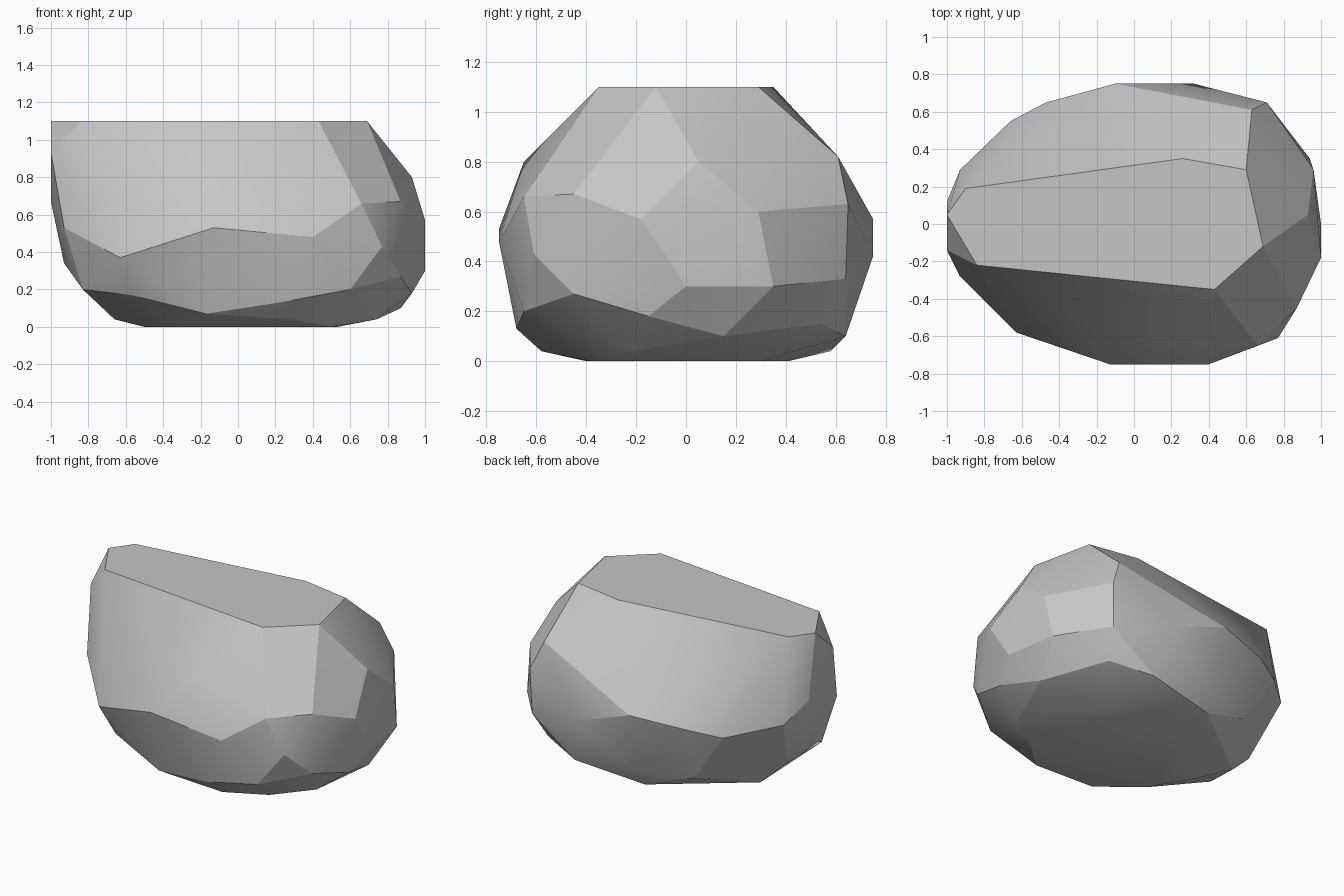
import bpy
import bmesh
import math
from mathutils import Vector


def remove_default_cube():
    cube = bpy.data.objects.get("Cube")
    if cube:
        bpy.data.objects.remove(cube, do_unlink=True)


def make_material(name, value):
    material = bpy.data.materials.new(name)
    material.use_nodes = True
    colour = (value, value, value, 1)
    material.diffuse_color = colour
    shader = material.node_tree.nodes["Principled BSDF"]
    shader.inputs["Base Color"].default_value = colour
    shader.inputs["Roughness"].default_value = 1
    return material


def level_ring(outline, height):
    """Lift a flat outline to one height."""
    return [Vector((x, y, height)) for x, y in outline]


def wrap_boulder(name, corners, material):
    """Stretch a chipped stone skin around the corner points."""
    shell = bmesh.new()
    for corner in corners:
        shell.verts.new(corner)
    result = bmesh.ops.convex_hull(shell, input=shell.verts[:])
    buried = {item for key in ("geom_interior", "geom_unused")
              for item in result[key]
              if isinstance(item, bmesh.types.BMVert)}
    bmesh.ops.delete(shell, geom=list(buried), context="VERTS")

    # Merge the level triangles of the top and the base into single faces
    bmesh.ops.dissolve_limit(shell, angle_limit=math.radians(1),
                             verts=shell.verts[:], edges=shell.edges[:])
    bmesh.ops.recalc_face_normals(shell, faces=shell.faces[:])

    mesh = bpy.data.meshes.new(name)
    shell.to_mesh(mesh)
    shell.free()
    mesh.materials.append(material)
    boulder = bpy.data.objects.new(name, mesh)
    bpy.context.collection.objects.link(boulder)
    return boulder


# Flat sheared top, long and pointed towards one end
top_rim = level_ring([(-1, .05), (-.9, .19), (.26, .35), (.6, .29),
                      (.69, -.12), (.43, -.35), (-.84, -.22)], 1.1)

# Flat resting face
base_rim = level_ring([(-.5, -.05), (-.1, .36), (.15, .41), (.45, .3),
                       (.53, -.3), (.5, -.38), (.1, -.4), (-.35, -.3)], 0)

# Chipped corners of the front
front_corners = [(.1, -.65, .8), (.66, -.65, .66), (-.13, -.75, .53),
                 (.4, -.75, .48), (.77, -.61, .43), (-.63, -.58, .37),
                 (-.57, -.49, .17), (-.17, -.6, .07), (.22, -.68, .13),
                 (.6, -.65, .2), (.29, -.58, .04)]

# Chipped corners of the blunt end
blunt_corners = [(.93, .05, .8), (.87, -.45, .67), (1, -.18, .57),
                 (1, 0, .3), (.87, -.45, .27), (.93, -.15, .18),
                 (.96, .29, .6), (.94, .35, .3), (.87, .15, .1),
                 (.74, -.22, .04)]

# Chipped corners of the back
back_corners = [(.63, .61, .82), (.71, .65, .63), (.32, .75, .42),
                (-.1, .75, .57), (.7, .64, .33), (-.47, .65, .53),
                (-.66, .55, .49), (.38, .64, .1), (.65, .54, .15),
                (-.08, .65, .15), (-.1, .58, .04), (-.43, .52, .15)]

# Chipped corners of the pointed end
pointed_corners = [(-1, -.14, .93), (-1, .12, .67), (-.93, .29, .55),
                   (-.93, -.28, .53), (-.93, 0, .34), (-.83, -.26, .2),
                   (-.83, .1, .2), (-.66, .15, .04)]

remove_default_cube()
stone_grey = make_material("stone grey", .56)
corners = (top_rim + base_rim + front_corners + blunt_corners
           + back_corners + pointed_corners)
boulder = wrap_boulder("boulder", corners, stone_grey)

# Soft shading over the shallow chips, crisp along the harder breaks
bpy.ops.object.select_all(action="DESELECT")
boulder.select_set(True)
bpy.context.view_layer.objects.active = boulder
bpy.ops.object.shade_smooth_by_angle(angle=math.radians(20))
